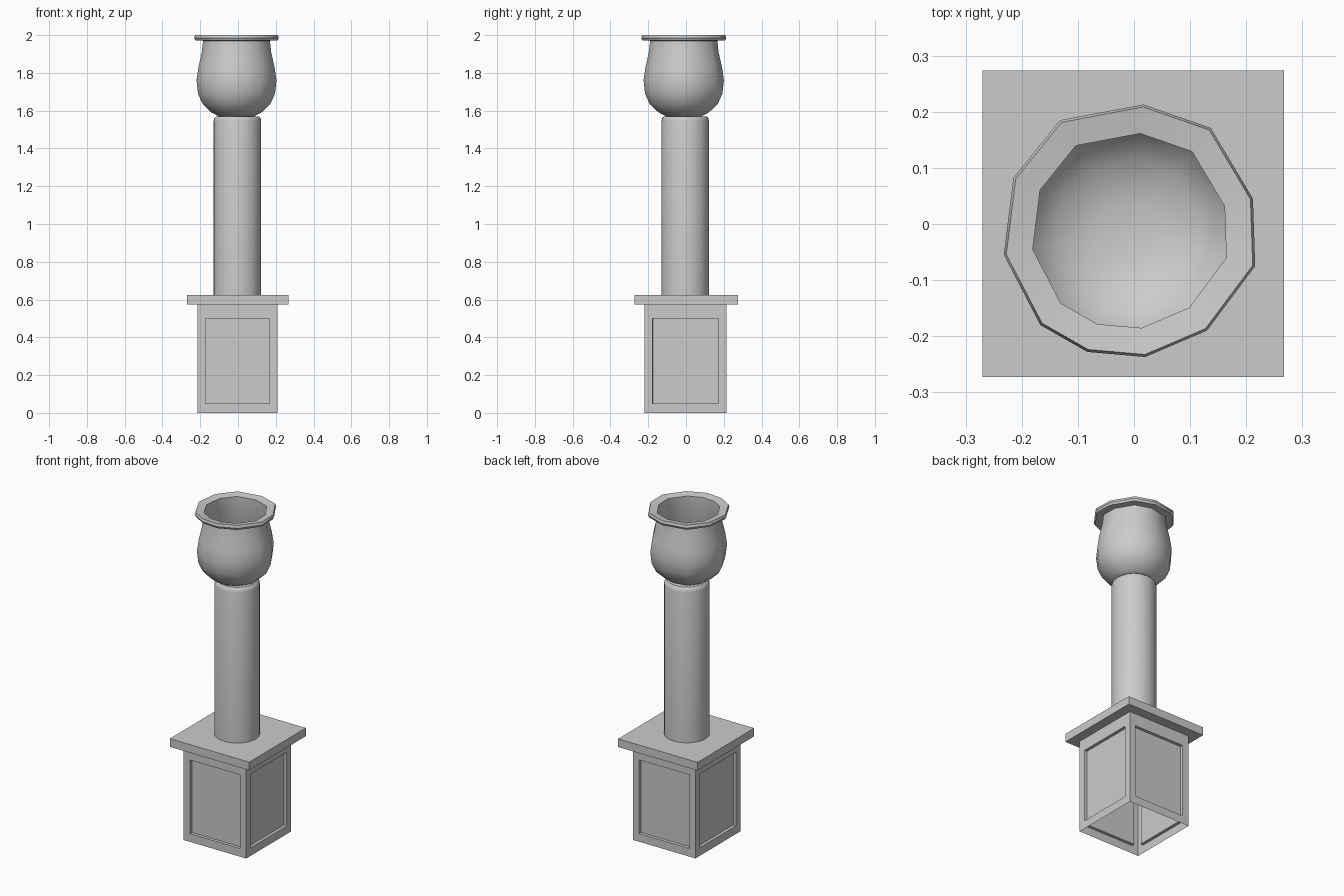
import bpy, bmesh, math

if "Cube" in bpy.data.objects:
    bpy.data.objects.remove(bpy.data.objects["Cube"])


def add_object(name, bm, smooth=False):
    bmesh.ops.recalc_face_normals(bm, faces=bm.faces)
    mesh = bpy.data.meshes.new(name)
    bm.to_mesh(mesh)
    bm.free()
    ob = bpy.data.objects.new(name, mesh)
    bpy.context.collection.objects.link(ob)
    if smooth:
        bpy.ops.object.select_all(action='DESELECT')
        ob.select_set(True)
        bpy.context.view_layer.objects.active = ob
        bpy.ops.object.shade_smooth_by_angle(angle=math.radians(42))
    return ob


def box(lo, hi):
    bm = bmesh.new()
    bmesh.ops.create_cube(bm, size=1)
    for v in bm.verts:
        for i in range(3):
            v.co[i] = lo[i] if v.co[i] < 0 else hi[i]
    return bm


def loft(ring, center, profile, cap_start=True, cap_end=True):
    """Skin scaled copies of a flat ring along (scale, z) profile points."""
    bm = bmesh.new()
    cx, cy = center
    loops = [[bm.verts.new((cx + x * s, cy + y * s, z)) for x, y in ring]
             for s, z in profile]
    n = len(ring)
    for a, b in zip(loops, loops[1:]):
        for i in range(n):
            j = (i + 1) % n
            bm.faces.new((a[i], a[j], b[j], b[i]))
    if cap_start:
        bm.faces.new(loops[0])
    if cap_end:
        bm.faces.new(loops[-1])
    return bm


# Pedestal: open-bottomed shell with a recessed panel on each side
bm = box((-0.214, -0.219, 0), (0.209, 0.214, 0.575))
bm.normal_update()
bmesh.ops.delete(bm, geom=[f for f in bm.faces if f.normal.z < -0.5], context='FACES')
sides = [f for f in bm.faces if abs(f.normal.z) < 0.5]
bmesh.ops.inset_individual(bm, faces=sides, thickness=0.042, use_even_offset=True)
for f in sides:
    for v in f.verts:
        v.co.z = 0.5 if v.co.z > 0.3 else 0.05
bm.normal_update()
bmesh.ops.inset_individual(bm, faces=sides, thickness=0.001, depth=-0.017, use_even_offset=True)
add_object("pedestal", bm)

# Slab on top of the pedestal
add_object("pedestal_slab", box((-0.27, -0.273, 0.575), (0.267, 0.274, 0.625)))

# Round column with a softened top edge
circle = [(math.cos(math.tau * i / 32), math.sin(math.tau * i / 32)) for i in range(32)]
column = [(0.126, 0.62), (0.126, 1.545), (0.122, 1.56), (0.112, 1.57)]
add_object("column", loft(circle, (-0.003, -0.004), column), smooth=True)

# Hand-shaped urn: one irregular 11-sided outline, lofted outside, lip, then inside
outline = [(0.025, 0.225), (0.145, 0.183), (0.220, 0.057), (0.224, -0.063),
           (0.138, -0.178), (0.028, -0.225), (-0.075, -0.216), (-0.159, -0.168),
           (-0.224, -0.043), (-0.207, 0.094), (-0.124, 0.197)]
urn = [(0.42, 1.57), (0.60, 1.592), (0.80, 1.635), (0.91, 1.69), (0.945, 1.76),
       (0.90, 1.83), (0.82, 1.91), (0.79, 1.97),
       (0.97, 1.972), (1.0, 1.985), (0.98, 2.0), (0.77, 1.992),
       (0.78, 1.91), (0.86, 1.83), (0.905, 1.76), (0.87, 1.69),
       (0.76, 1.645), (0.56, 1.605), (0.25, 1.585)]
add_object("urn", loft(outline, (-0.008, -0.012), urn), smooth=True)
